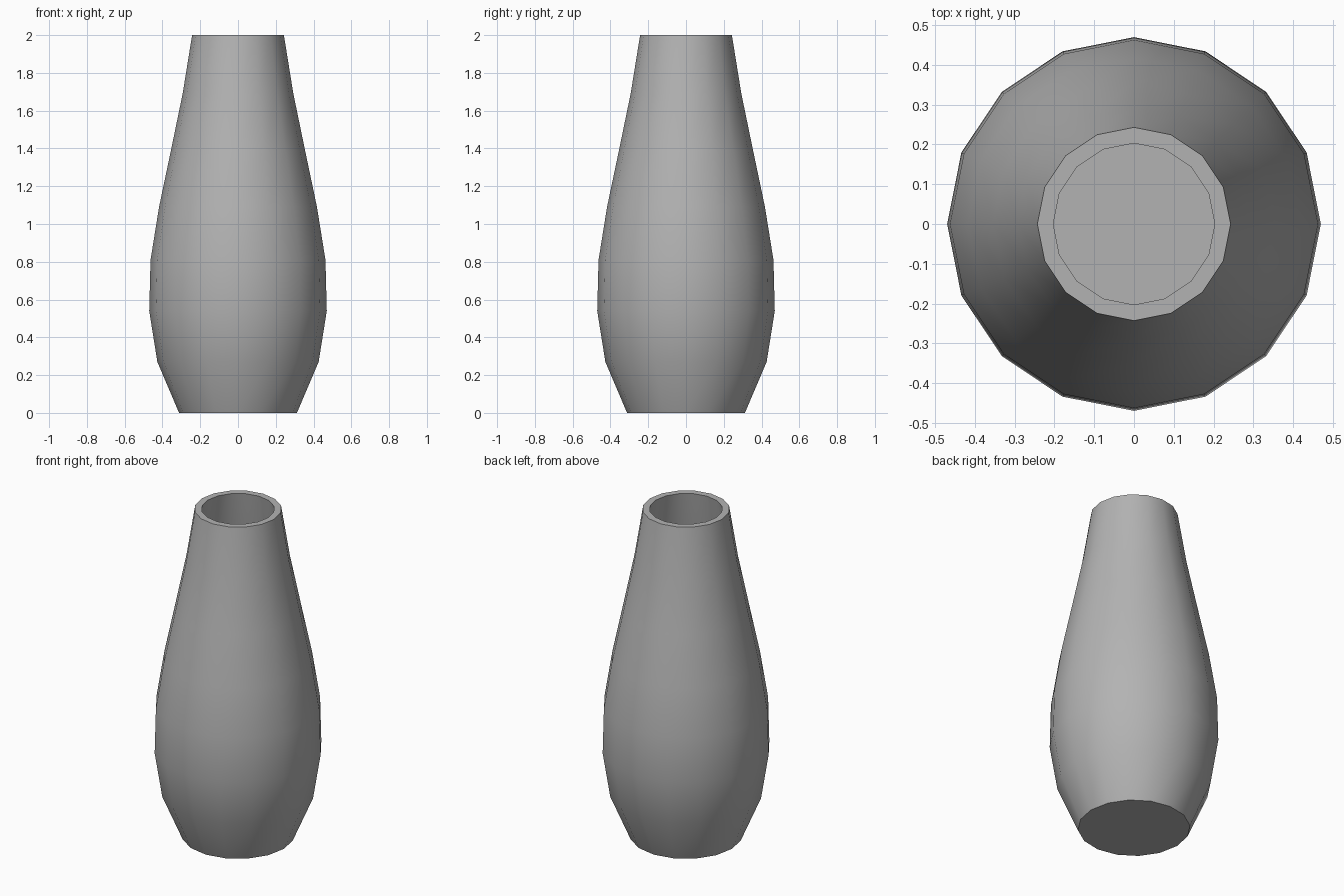
import bpy, bmesh, math

if "Cube" in bpy.data.objects:
    bpy.data.objects.remove(bpy.data.objects["Cube"])

SIDES = 16

# Closed vase profile (radius, height): outside from foot to lip, then inside back down
outer = [(0.312, 0), (0.427, 0.27), (0.470, 0.54), (0.463, 0.81),
         (0.418, 1.09), (0.355, 1.39), (0.293, 1.69), (0.243, 2.0)]
inner = [(0.203, 2.0), (0.253, 1.68), (0.315, 1.38), (0.378, 1.08),
         (0.422, 0.81), (0.429, 0.55), (0.389, 0.28), (0.285, 0.04)]

bm = bmesh.new()
rings = []
for r, z in outer + inner:
    rings.append([bm.verts.new((r * math.cos(2 * math.pi * i / SIDES),
                                r * math.sin(2 * math.pi * i / SIDES), z))
                  for i in range(SIDES)])

# Walls and rim
for a, b in zip(rings, rings[1:]):
    for i in range(SIDES):
        j = (i + 1) % SIDES
        bm.faces.new((a[i], a[j], b[j], b[i]))

# Underside and inner floor
bm.faces.new(rings[0][::-1])
bm.faces.new(rings[-1])
bmesh.ops.recalc_face_normals(bm, faces=bm.faces[:])

mesh = bpy.data.meshes.new("vase")
bm.to_mesh(mesh)
bm.free()
vase = bpy.data.objects.new("vase", mesh)
bpy.context.collection.objects.link(vase)

# Dark grey clay
clay = bpy.data.materials.new("dark_grey_clay")
clay.diffuse_color = (0.45, 0.45, 0.45, 1)
clay.use_nodes = True
clay.node_tree.nodes["Principled BSDF"].inputs["Base Color"].default_value = clay.diffuse_color
mesh.materials.append(clay)

# Smooth walls, crisp lip and foot
bpy.context.view_layer.objects.active = vase
vase.select_set(True)
bpy.ops.object.shade_smooth_by_angle(angle=math.radians(40))
